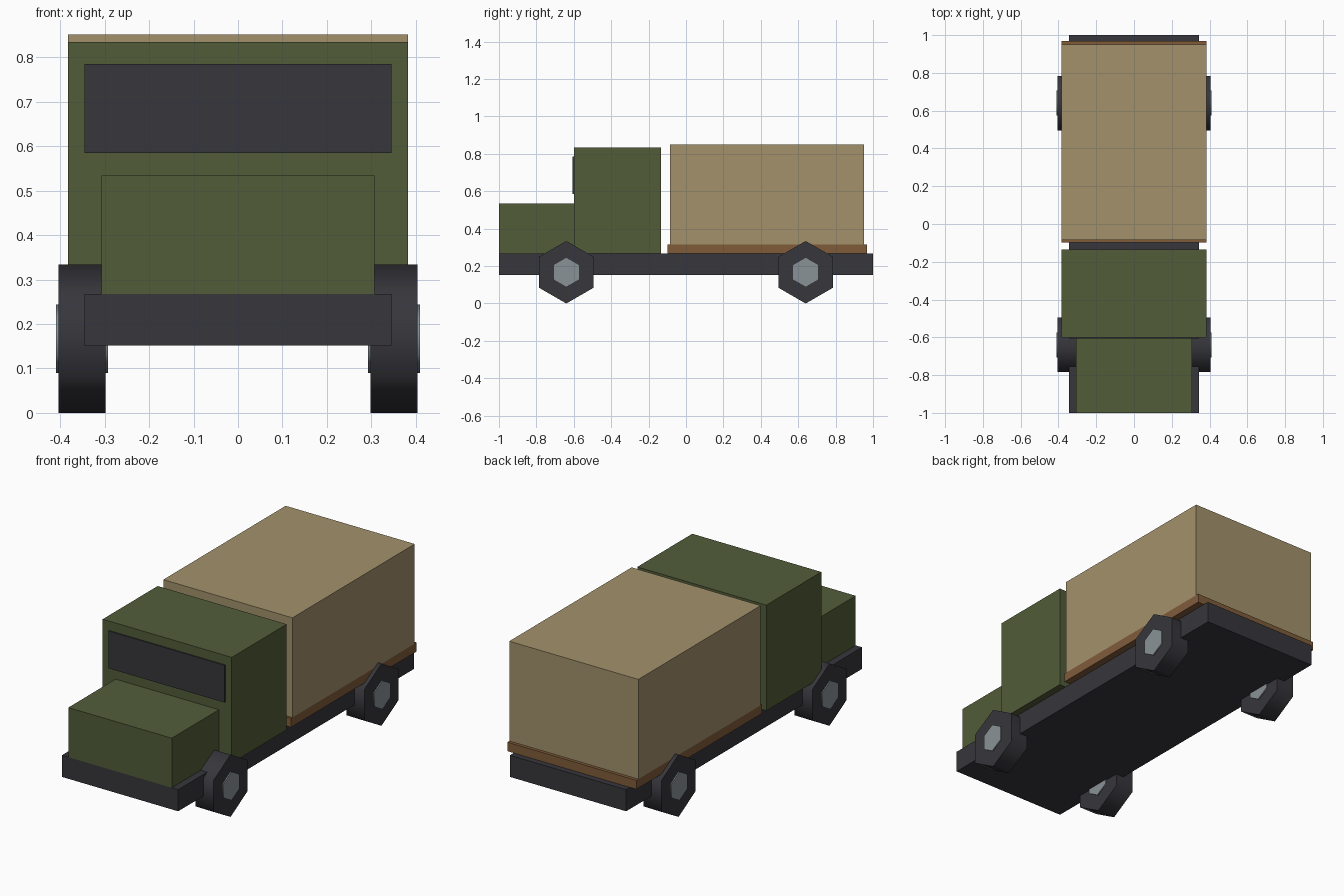
import bpy
import math

if "Cube" in bpy.data.objects:
    bpy.data.objects.remove(bpy.data.objects["Cube"], do_unlink=True)


def material(name, r, g, b):
    mat = bpy.data.materials.new(name)
    mat.use_nodes = True
    mat.diffuse_color = (r, g, b, 1)
    bsdf = next(n for n in mat.node_tree.nodes if n.type == 'BSDF_PRINCIPLED')
    bsdf.inputs["Base Color"].default_value = (r, g, b, 1)
    return mat


green = material("olive_green", 0.084, 0.107, 0.041)
canvas = material("tan_canvas", 0.366, 0.283, 0.147)
wood = material("brown_wood", 0.216, 0.107, 0.042)
charcoal = material("charcoal", 0.038, 0.037, 0.045)
steel = material("grey_steel", 0.254, 0.287, 0.305)


def box(name, half_width, y0, y1, z0, z1, mat):
    """Box centred on x = 0, given by its extents."""
    bpy.ops.mesh.primitive_cube_add(size=1, location=(0, (y0 + y1) / 2, (z0 + z1) / 2))
    ob = bpy.context.object
    ob.name = name
    ob.scale = (2 * half_width, y1 - y0, z1 - z0)
    bpy.ops.object.transform_apply(location=False, rotation=False, scale=True)
    ob.data.materials.append(mat)


def hexagon(name, x, y, z, radius, width, mat):
    """Six-sided drum on the x axis with a point at the top."""
    bpy.ops.mesh.primitive_cylinder_add(vertices=6, radius=radius, depth=width)
    ob = bpy.context.object
    ob.name = name
    ob.rotation_euler = (0, math.pi / 2, 0)
    bpy.ops.object.transform_apply(location=False, rotation=True, scale=False)
    # bring a corner to the top if a flat side is there
    if max(v.co.z for v in ob.data.vertices) < radius * 0.95:
        ob.rotation_euler = (math.pi / 6, 0, 0)
        bpy.ops.object.transform_apply(location=False, rotation=True, scale=False)
    ob.location = (x, y, z)
    bpy.ops.object.shade_smooth_by_angle(angle=math.radians(70))
    ob.data.materials.append(mat)


# Frame and front body
box("chassis", 0.345, -1, 1, 0.152, 0.268, charcoal)
box("hood", 0.307, -1, -0.6, 0.268, 0.534, green)
box("cab", 0.383, -0.6, -0.134, 0.268, 0.835, green)
box("windshield", 0.345, -0.607, -0.599, 0.585, 0.785, charcoal)

# Load bed and covered cargo
box("cargo_bed", 0.383, -0.098, 0.968, 0.268, 0.316, wood)
box("cargo_cover", 0.383, -0.086, 0.951, 0.316, 0.851, canvas)

# Wheels with hubs
for end, y in (("front", -0.64), ("rear", 0.64)):
    for side, s in (("left", 1), ("right", -1)):
        hexagon(f"{end}_{side}_wheel", s * 0.351, y, 0.167, 0.167, 0.106, charcoal)
        hexagon(f"{end}_{side}_hub", s * 0.351, y, 0.167, 0.077, 0.118, steel)
